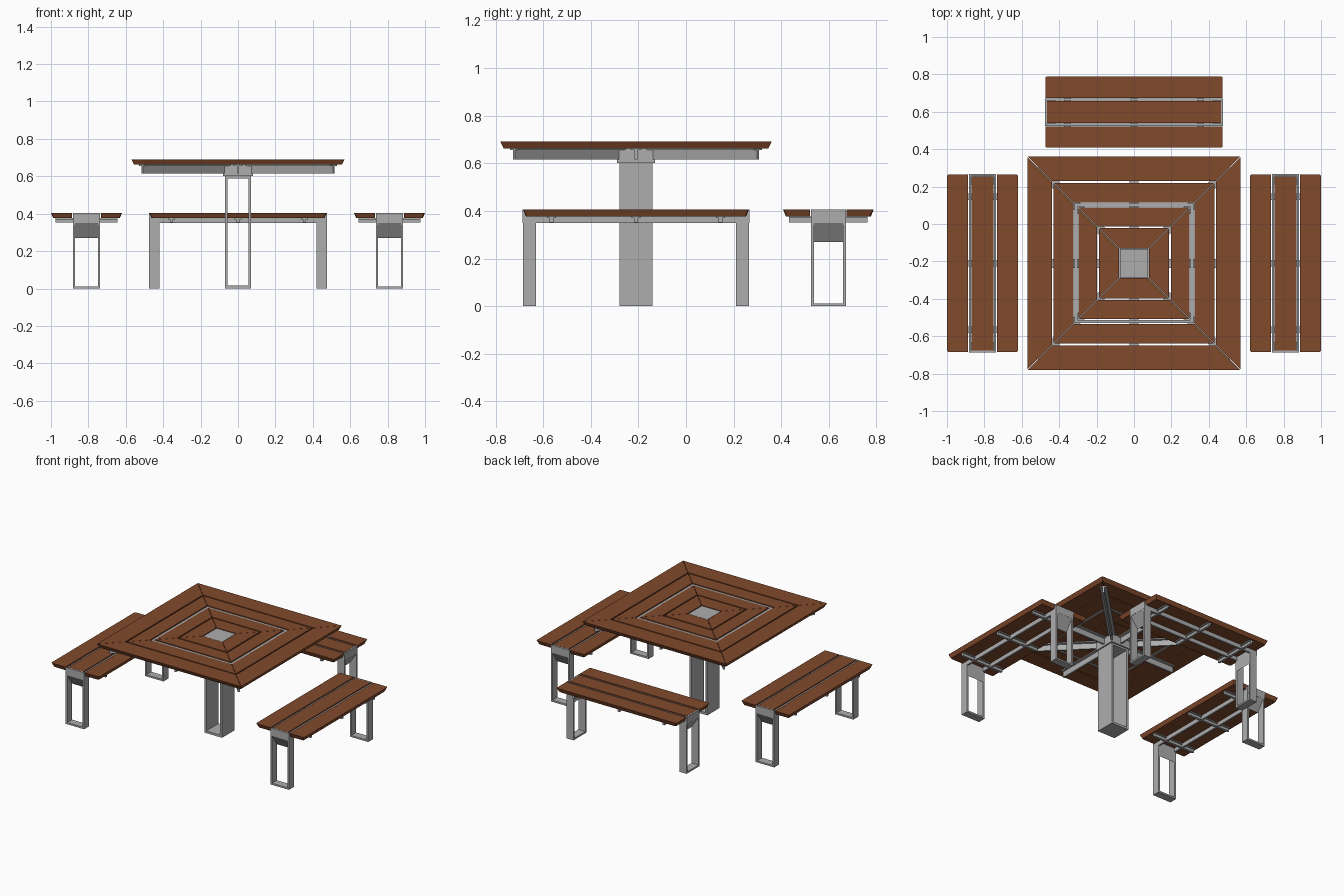
import bpy, bmesh, math
from mathutils import Matrix, Vector

if "Cube" in bpy.data.objects:
    bpy.data.objects.remove(bpy.data.objects["Cube"])


def material(name, rgb):
    m = bpy.data.materials.new(name)
    m.diffuse_color = (*rgb, 1)
    m.use_nodes = True
    m.node_tree.nodes["Principled BSDF"].inputs["Base Color"].default_value = m.diffuse_color
    return m


WOOD = material("brown wood", (0.22, 0.068, 0.025))
METAL = material("grey metal", (0.42, 0.42, 0.42))


def loft(name, lower, upper, mat, M):
    """Solid between two matching loops of 3D points."""
    bm = bmesh.new()
    a = [bm.verts.new(M @ Vector(p)) for p in lower]
    b = [bm.verts.new(M @ Vector(p)) for p in upper]
    n = len(a)
    bm.faces.new(a)
    bm.faces.new(b)
    for i in range(n):
        j = (i + 1) % n
        bm.faces.new((a[i], a[j], b[j], b[i]))
    bmesh.ops.recalc_face_normals(bm, faces=bm.faces[:])
    me = bpy.data.meshes.new(name)
    bm.to_mesh(me)
    bm.free()
    me.materials.append(mat)
    ob = bpy.data.objects.new(name, me)
    bpy.context.collection.objects.link(ob)
    return ob


def slab(name, low, high, z0, z1, mat, M):
    return loft(name, [(x, y, z0) for x, y in low], [(x, y, z1) for x, y in high], mat, M)


def box(name, x0, x1, y0, y1, z0, z1, mat, M):
    r = [(x0, y0), (x1, y0), (x1, y1), (x0, y1)]
    return slab(name, r, r, z0, z1, mat, M)


def turn(deg):
    return Matrix.Rotation(math.radians(deg), 4, 'Z')


# ---------------- table ----------------
T = Matrix.Translation((0, -0.21, 0))

# mitred square rings of boards; the outermost has an undercut rim
for k, (a, b) in enumerate([(0.08, 0.188), (0.197, 0.298), (0.324, 0.430), (0.439, 0.570)]):
    g = 0.0015
    under = 0.014 if k == 3 else 0
    for q in range(4):
        c = b - under
        low = [(-a + g, a), (a - g, a), (c - g, c), (-c + g, c)]
        mid = [(-a + g, a), (a - g, a), (b - g, b), (-b + g, b)]
        M = T @ turn(90 * q)
        slab("table_board", low, mid, 0.663, 0.691, WOOD, M)

# square metal band set into the top
for q in range(4):
    a, b = 0.303, 0.319
    r = [(-a, a), (a, a), (b, b), (-b, b)]
    slab("table_band", r, r, 0.663, 0.687, METAL, T @ turn(90 * q))

# centre plate, hub and hollow pedestal
box("centre_plate", -0.075, 0.075, -0.075, 0.075, 0.655, 0.689, METAL, T)
box("hub", -0.08, 0.08, -0.08, 0.08, 0.602, 0.657, METAL, T)
for s in (-1, 1):
    x0, x1 = sorted((s * 0.07, s * 0.055))
    box("pedestal_side", x0, x1, -0.07, 0.07, 0, 0.602, METAL, T)
box("pedestal_base", -0.055, 0.055, -0.07, 0.07, 0, 0.016, METAL, T)
box("pedestal_cap", -0.055, 0.055, -0.07, 0.07, 0.589, 0.602, METAL, T)

# T-section arms under the top, long ones to the corners
for q in range(8):
    length = 0.725 if q % 2 else 0.50
    M = T @ turn(45 * q)
    box("arm_flange", 0.06, length, -0.024, 0.024, 0.656, 0.663, METAL, M)
    box("arm_web", 0.06, length, -0.006, 0.006, 0.616, 0.656, METAL, M)


# ---------------- benches ----------------
def outer_plank_outline(s, u):
    """Plank outline with clipped outer corners, shrunk by u on free edges."""
    x, y, r = 0.474 - u, 0.19 - u, 0.008
    pts = [(-x, 0.077), (x, 0.077), (x, y - r), (x - r * 0.3, y - r * 0.3), (x - r, y),
           (-x + r, y), (-x + r * 0.3, y - r * 0.3), (-x, y - r)]
    return [(px, s * py) for px, py in pts]


def bench(M):
    # seat planks
    box("seat_middle_plank", -0.465, 0.465, -0.059, 0.059, 0.376, 0.405, WOOD, M)
    for s in (-1, 1):
        slab("seat_outer_plank", outer_plank_outline(s, 0.012), outer_plank_outline(s, 0),
             0.376, 0.405, WOOD, M)
        # long rail between the planks
        y0, y1 = sorted((s * 0.061, s * 0.073))
        box("seat_rail", -0.474, 0.474, y0, y1, 0.350, 0.399, METAL, M)
    # T-section crossbars
    for x in (-0.355, 0, 0.355):
        box("crossbar_flange", x - 0.018, x + 0.018, -0.165, 0.165, 0.370, 0.376, METAL, M)
        box("crossbar_web", x - 0.008, x + 0.008, -0.165, 0.165, 0.352, 0.370, METAL, M)
    # loop legs at both ends
    for q in (0, 180):
        E = M @ turn(q)
        for s in (-1, 1):
            y0, y1 = sorted((s * 0.061, s * 0.073))
            box("leg_side", 0.420, 0.475, y0, y1, 0, 0.376, METAL, E)
        box("leg_foot", 0.420, 0.475, -0.061, 0.061, 0, 0.012, METAL, E)
        box("leg_end_plate", 0.466, 0.476, -0.073, 0.073, 0.350, 0.405, METAL, E)
        box("leg_header", 0.420, 0.466, -0.061, 0.061, 0.350, 0.376, METAL, E)
        tri = [(0.475, 0.350), (0.420, 0.350), (0.420, 0.270)]
        loft("leg_gusset", [(x, -0.061, z) for x, z in tri],
             [(x, 0.061, z) for x, z in tri], METAL, E)


bench(Matrix.Translation((0, 0.598, 0)))
for sx in (-1, 1):
    bench(Matrix.Translation((sx * 0.81, -0.21, 0)) @ turn(90))
